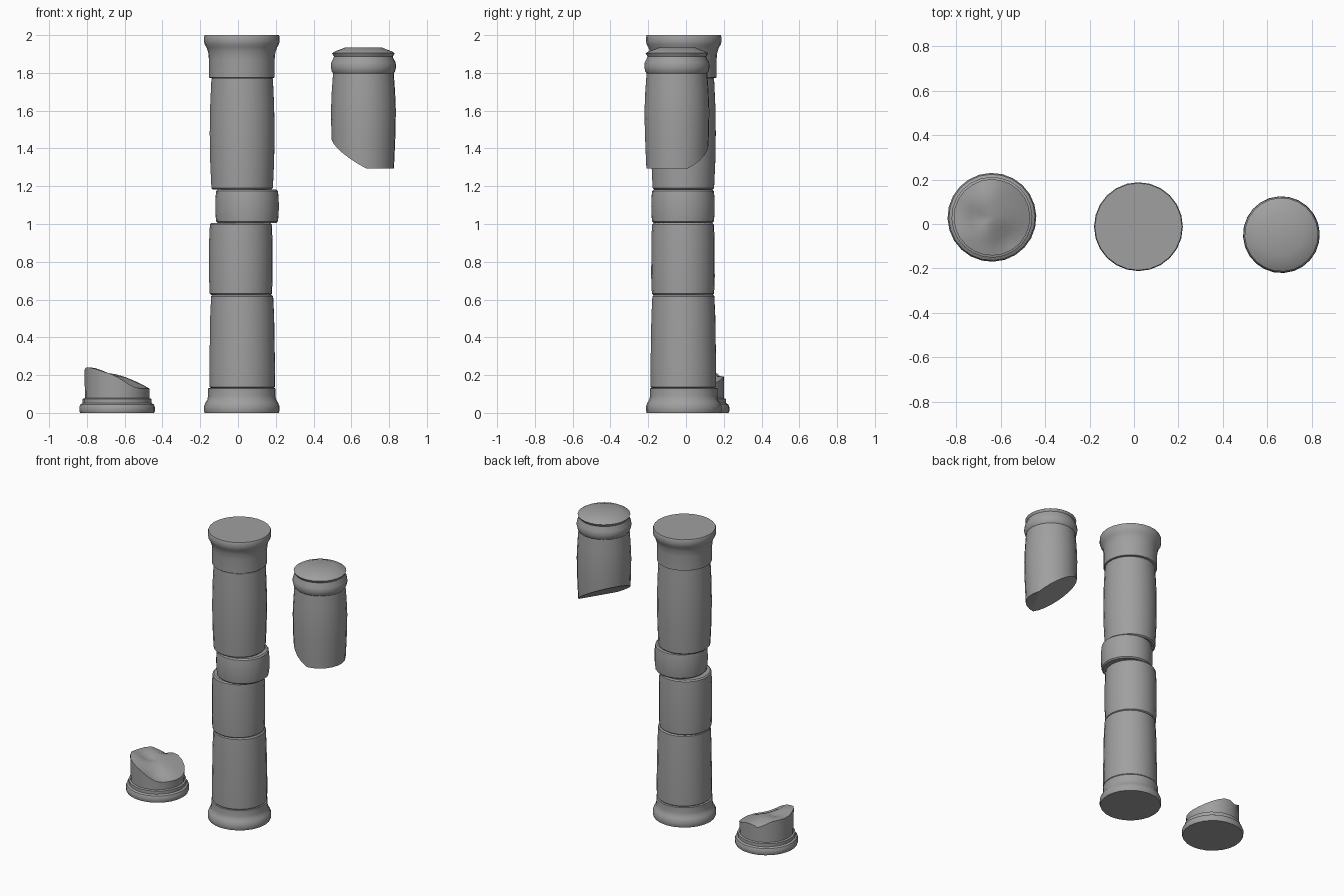
import bpy, bmesh, math
from mathutils import Vector

cube = bpy.data.objects.get("Cube")
if cube:
    bpy.data.objects.remove(cube, do_unlink=True)

stone = bpy.data.materials.new("grey_stone")
stone.use_nodes = True
colour = (0.35, 0.35, 0.35, 1)
stone.diffuse_color = colour
bsdf = next(n for n in stone.node_tree.nodes if n.type == 'BSDF_PRINCIPLED')
bsdf.inputs["Base Color"].default_value = colour
bsdf.inputs["Roughness"].default_value = 0.9

SIDES = 24


def lathe(profile, centre, turn=0.0):
    """Turn a (radius, height) profile into a closed solid around the centre."""
    bm = bmesh.new()
    rings = []
    for r, z in profile:
        angles = [turn + 2 * math.pi * i / SIDES for i in range(SIDES)]
        rings.append([bm.verts.new((centre[0] + r * math.cos(a),
                                    centre[1] + r * math.sin(a), z)) for a in angles])
    for low, high in zip(rings, rings[1:]):
        for i in range(SIDES):
            j = (i + 1) % SIDES
            bm.faces.new((low[i], low[j], high[j], high[i]))
    bm.faces.new(rings[0][::-1])
    bm.faces.new(rings[-1])
    return bm


def finish(bm, name, angle=35):
    bmesh.ops.recalc_face_normals(bm, faces=bm.faces)
    mesh = bpy.data.meshes.new(name)
    bm.to_mesh(mesh)
    bm.free()
    mesh.materials.append(stone)
    obj = bpy.data.objects.new(name, mesh)
    bpy.context.collection.objects.link(obj)
    bpy.ops.object.select_all(action='DESELECT')
    obj.select_set(True)
    bpy.context.view_layer.objects.active = obj
    bpy.ops.object.shade_smooth_by_angle(angle=math.radians(angle))
    return obj


def drum(name, bottom, top, radii, centre, turn):
    """Slightly bulging column drum with softened rims."""
    low, mid, high = radii
    h = top - bottom
    edge = 0.008
    profile = [(low - edge, bottom), (low, bottom + edge),
               ((low + mid) / 2 + 0.002, bottom + h * 0.25), (mid, bottom + h * 0.5),
               ((high + mid) / 2 + 0.002, bottom + h * 0.75),
               (high, top - edge), (high - edge, top)]
    finish(lathe(profile, centre, turn), name)


# Standing column: foot, drums and capital
AXIS = (0.02, -0.012)
foot = [(0.196, 0), (0.2, 0.012), (0.2, 0.035), (0.192, 0.055), (0.183, 0.068),
        (0.178, 0.09), (0.178, 0.13), (0.165, 0.132)]
finish(lathe(foot, AXIS), "column_foot")
drum("lower_drum", 0.13, 0.625, (0.174, 0.172, 0.165), (0.022, -0.014), 0.1)
drum("second_drum", 0.623, 1.005, (0.165, 0.168, 0.164), (0.015, -0.016), 0.05)
drum("shifted_drum", 1.005, 1.183, (0.163, 0.168, 0.163), (0.048, -0.016), 0.0)
drum("upper_drum", 1.183, 1.777, (0.164, 0.173, 0.164), (0.022, -0.014), 0.12)
capital = [(0.165, 1.773), (0.174, 1.775), (0.174, 1.87), (0.178, 1.91), (0.187, 1.935),
           (0.197, 1.952), (0.2, 1.968), (0.2, 1.99), (0.196, 2.0)]
finish(lathe(capital, AXIS), "column_capital")

# Floating fragment: necked drum sliced by a slanted break with a blunt lowest corner
HUNG = (0.664, -0.048)
necked = [(0.162, 1.295), (0.165, 1.36), (0.17, 1.48), (0.172, 1.6), (0.168, 1.7),
          (0.161, 1.798), (0.168, 1.808), (0.173, 1.83), (0.171, 1.855), (0.158, 1.88),
          (0.157, 1.888), (0.166, 1.904), (0.15, 1.914), (0.095, 1.935)]
bm = lathe(necked, HUNG, 0.06)
cut = bmesh.ops.bisect_plane(bm, geom=bm.verts[:] + bm.edges[:] + bm.faces[:],
                             plane_co=Vector((*HUNG, 1.357)),
                             plane_no=Vector((0.55, -0.34, 1)), clear_inner=True)
rim = [g for g in cut["geom_cut"] if isinstance(g, bmesh.types.BMEdge)]
bmesh.ops.holes_fill(bm, edges=[e for e in bm.edges if e.is_boundary], sides=0)
finish(bm, "floating_fragment")

# Broken stump: moulded foot with an uneven slanted top
STUMP = (-0.64, 0.03)
moulding = [(0.196, 0), (0.2, 0.01), (0.2, 0.03), (0.194, 0.045), (0.182, 0.052),
            (0.182, 0.074), (0.171, 0.078)]
BREAK = 1.0
broken = [(r, BREAK) for r in (0.172, 0.14, 0.1, 0.06, 0.02)]


def dip(x, y, cx, cy, size, depth):
    return depth * math.exp(-((x - cx) ** 2 + (y - cy) ** 2) / size ** 2)


def break_height(x, y):
    z = 0.203 - 0.28 * x - 0.9 * x * x
    z -= dip(x, y, 0.07, -0.12, 0.08, 0.04)
    z -= dip(x, y, -0.06, 0.17, 0.05, 0.04)
    z -= dip(x, y, -0.07, -0.01, 0.05, 0.02)
    z += dip(x, y, -0.15, -0.08, 0.07, 0.02)
    return min(z, 0.24)


bm = lathe(moulding + broken, STUMP, 0.03)
for v in bm.verts:
    if v.co.z == BREAK:
        v.co.z = break_height(v.co.x - STUMP[0], v.co.y - STUMP[1])
finish(bm, "broken_stump")
